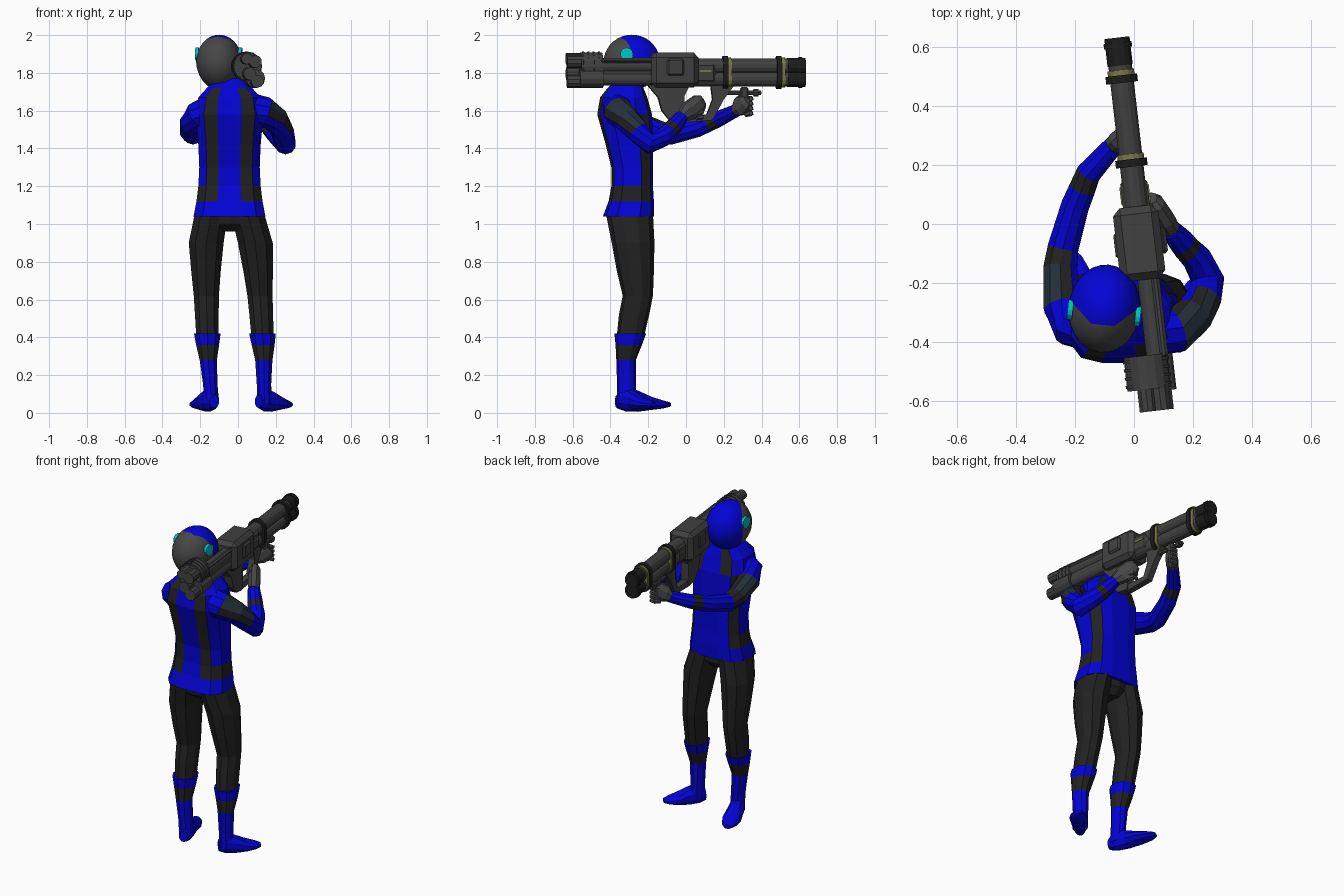
import bpy, bmesh, math
from mathutils import Vector, Matrix

if "Cube" in bpy.data.objects:
    bpy.data.objects.remove(bpy.data.objects["Cube"])

COLORS = {
    "suit blue": (0.001, 0.001, 0.67), "suit black": (0.015, 0.015, 0.015),
    "helmet grey": (0.062, 0.062, 0.062), "gun grey": (0.052, 0.052, 0.052),
    "muzzle black": (0.012, 0.012, 0.012), "pad slate": (0.018, 0.029, 0.042),
    "ear cyan": (0.0, 0.55, 0.55), "band olive": (0.2, 0.19, 0.07),
}
MATS = {}
for label, rgb in COLORS.items():
    m = bpy.data.materials.new(label)
    m.use_nodes = True
    m.diffuse_color = (*rgb, 1)
    m.node_tree.nodes["Principled BSDF"].inputs["Base Color"].default_value = (*rgb, 1)
    MATS[label] = m
BLUE, BLACK, HELMET, GUN, MUZZLE, SLATE, CYAN, OLIVE = COLORS


def finish(name, bm, colors, place=None):
    """Turn a bmesh into a named object with its materials."""
    bmesh.ops.recalc_face_normals(bm, faces=bm.faces)
    mesh = bpy.data.meshes.new(name)
    bm.to_mesh(mesh)
    bm.free()
    for c in colors:
        mesh.materials.append(MATS[c])
    ob = bpy.data.objects.new(name, mesh)
    bpy.context.collection.objects.link(ob)
    if place:
        ob.matrix_world = place
    return ob


def circle(n):
    return [(math.cos(math.tau * (i + .5) / n), math.sin(math.tau * (i + .5) / n)) for i in range(n)]


def loft(name, rings, colors, paint=None, section=circle(10), axis=None, ref=(0, 1, 0)):
    """Skin rings of (centre, half width, half depth); paint picks a colour per face."""
    bm = bmesh.new()
    pts = [Vector(r[0]) for r in rings]
    rows = []
    for i, (c, a, b) in enumerate(rings):
        t = Vector(axis) if axis else pts[min(i + 1, len(pts) - 1)] - pts[max(i - 1, 0)]
        t.normalize()
        u = Vector(ref).cross(t).normalized()
        v = t.cross(u)
        rows.append([bm.verts.new(pts[i] + u * x * a + v * y * b) for x, y in section])
    n = len(section)
    painted = []
    for i in range(len(rows) - 1):
        for j in range(n):
            k = (j + 1) % n
            painted.append((bm.faces.new((rows[i][j], rows[i][k], rows[i + 1][k], rows[i + 1][j])), i, j))
    bm.faces.new(rows[0])
    bm.faces.new(rows[-1])
    bmesh.ops.recalc_face_normals(bm, faces=bm.faces)
    if paint:
        for f, i, j in painted:
            f.material_index = colors.index(paint(i, j, f.normal))
    return finish(name, bm, colors)


# Torso: twelve-sided, back stripes and outer front stripes joined by a side band
quarter = [(.36, 1), (.75, .88), (1, .45)]
section = (quarter + [(x, -y) for x, y in quarter[::-1]]
           + [(-x, -y) for x, y in quarter] + [(-x, y) for x, y in quarter[::-1]])
torso = [(1.04, -.305, .19, .135), (1.12, -.29, .175, .12), (1.2, -.285, .165, .11),
         (1.3, -.285, .16, .11), (1.42, -.3, .165, .125), (1.58, -.325, .18, .145),
         (1.67, -.33, .165, .125), (1.72, -.32, .12, .095), (1.77, -.3, .07, .065)]


def torso_paint(row, col, normal):
    back = col in (4, 6) and 1 <= row <= 6
    front = col in (1, 9) and 1 <= row <= 4 or col in (0, 10) and row in (5, 6)
    band = row == 1 and col in (2, 3, 7, 8)
    return BLACK if back or front or band else BLUE


loft("torso", [((-.045, y, z), a, b) for z, y, a, b in torso], [BLUE, BLACK],
     torso_paint, section, (0, 0, 1))
loft("pelvis", [((-.045, -.29, .96), .05, .07), ((-.045, -.295, 1.0), .15, .11),
                ((-.045, -.3, 1.08), .17, .12)], [BLACK], axis=(0, 0, 1))

# Legs, boots and feet
leg = [(1.06, .095, -.3, .092, .125), (.9, .13, -.28, .097, .113), (.75, .138, -.268, .082, .098),
       (.62, .142, -.255, .07, .08), (.52, .144, -.275, .066, .08), (.4, .146, -.295, .062, .072)]
boot = [(.42, .146, -.295, .074, .084), (.36, .147, -.303, .064, .07), (.28, .147, -.317, .048, .052),
        (.15, .142, -.315, .04, .05), (.05, .14, -.315, .042, .05)]
foot = [(-.05, .028, .035, .06), (0, .044, .066, .074), (.07, .048, .056, .062),
        (.15, .056, .034, .05), (.21, .045, .022, .045), (.25, .022, .012, .044)]
for side, s, out, length in (("left", 1, .75, .82), ("right", -1, .36, 1)):
    def rings(table):
        return [((-.045 + .045 * (1.05 - z) + s * dx, y, z), a, b) for z, dx, y, a, b in table]
    loft(side + "_leg", rings(leg), [BLACK], axis=(0, 0, 1))
    loft(side + "_boot", rings(boot), [BLUE, BLACK],
         lambda i, j, n: BLACK if i == 1 else BLUE, axis=(0, 0, 1))
    d = Vector((s * math.sin(out), math.cos(out), 0))
    heel = Vector((-.003 + s * .14, -.32, 0))
    loft(side + "_foot", [(heel + d * t * length + Vector((0, 0, z)), a, b) for t, a, b, z in foot],
         [BLUE], axis=d, ref=(0, 0, 1))

# Arms: slate pad with a black rim on the outer upper arm, black forearm band
arms = {
    "left": [(.06, -.36, 1.61, .085), (.14, -.36, 1.595, .08), (.2, -.31, 1.55, .07),
             (.235, -.255, 1.49, .062), (.25, -.19, 1.425, .058), (.215, -.12, 1.46, .052),
             (.185, -.09, 1.49, .048), (.165, -.065, 1.515, .046), (.125, -.02, 1.57, .036)],
    "right": [(-.13, -.36, 1.61, .08), (-.21, -.34, 1.575, .078), (-.24, -.28, 1.535, .069),
              (-.25, -.15, 1.49, .06), (-.24, -.08, 1.475, .055), (-.2, .06, 1.51, .05),
              (-.175, .12, 1.535, .047), (-.155, .17, 1.555, .044), (-.07, .265, 1.6, .035)],
}
for side, path in arms.items():
    outward = Vector((1 if side == "left" else -1, 0, 1)).normalized()
    pad_rows = (1, 2) if side == "left" else (2,)

    def arm_paint(row, col, normal):
        facing = normal.dot(outward)
        if row in pad_rows and facing > .2:
            return SLATE if facing > .6 else BLACK
        return BLACK if row == 6 or row == 3 and side == "right" and facing > .2 else BLUE
    loft(side + "_arm", [((x, y, z), r, r) for x, y, z, r in path],
         [BLUE, BLACK, SLATE], arm_paint, ref=(0, 0, 1))

# Gloved hands: palm plus four curled fingers and a thumb
for side, start, end in (("left", (.125, -.02, 1.57), (.07, .07, 1.64)),
                         ("right", (-.07, .265, 1.6), (-.015, .315, 1.65))):
    a, b = Vector(start), Vector(end)
    s = 1 if side == "left" else -1
    loft(side + "_palm", [(a, .034, .034), (a.lerp(b, .4), .038, .055), (b, .034, .052),
                          (b.lerp(a, -.2), .02, .035)],
         [HELMET], section=circle(8), ref=(0, 0, 1))
    for k in range(4):
        base = a.lerp(b, .6) + Vector((0, .02, .03 - k * .026))
        loft(f"{side}_finger_{k + 1}", [(base, .016, .016), (base + Vector((-s * .015, .03, .004)), .015, .015),
                                        (base + Vector((-s * .045, .028, .004)), .012, .012)],
             [HELMET], section=circle(6), ref=(0, 0, 1))
    base = a.lerp(b, .5)
    loft(side + "_thumb", [(base, .017, .017), (base + Vector((-s * .03, 0, .05)), .012, .012)],
         [HELMET], section=circle(6))

# Helmet: grey shell, blue front bounded by one straight and two slanted cuts
HEAD = Matrix.Translation((-.1, -.287, 1.856)) @ Matrix.Rotation(-.1, 4, 'Z')
bm = bmesh.new()
bmesh.ops.create_uvsphere(bm, u_segments=28, v_segments=18, radius=1)
bmesh.ops.scale(bm, vec=(.122, .15, .146), verts=bm.verts)
for v in bm.verts:
    if v.co.z < 0:
        v.co.x *= 1 + v.co.z * .4
SLOPE, START, FLAT = .9, -.09, -.055
for s, y in ((1, START), (-1, START), (0, FLAT)):
    bmesh.ops.bisect_plane(bm, geom=bm.verts[:] + bm.edges[:] + bm.faces[:], dist=1e-5,
                           plane_co=(0, y, 0), plane_no=(-s * SLOPE, 1, 0))
for f in bm.faces:
    c = f.calc_center_median()
    f.material_index = int(c.y > max(FLAT, START + SLOPE * abs(c.x)))
    f.smooth = True
finish("helmet", bm, [HELMET, BLUE], HEAD)

# Gun frame: local y runs down the barrel
AIM = Matrix.Translation((.015, 0, 0)) @ Matrix.Rotation(.115, 4, 'Z')


def tube(name, x, z, y0, y1, r, color=GUN, n=14, place=AIM, turn=Matrix.Rotation(math.pi / 2, 4, 'X')):
    bm = bmesh.new()
    bmesh.ops.create_cone(bm, cap_ends=True, segments=n, radius1=r, radius2=r, depth=y1 - y0)
    return finish(name, bm, [color], place @ Matrix.Translation((x, (y0 + y1) / 2, z)) @ turn)


def box(name, center, size, color=GUN, bevel=.01):
    bm = bmesh.new()
    bmesh.ops.create_cube(bm, size=1)
    bmesh.ops.scale(bm, vec=size, verts=bm.verts)
    if bevel:
        bmesh.ops.bevel(bm, geom=bm.edges[:], offset=bevel, segments=1, affect='EDGES')
    return finish(name, bm, [color], AIM @ Matrix.Translation(center))


def prism(name, outline, width, color=GUN, turn=Matrix.Identity(4)):
    """Extrude a (y, z) outline sideways, centred on the gun."""
    bm = bmesh.new()
    face = bm.faces.new([bm.verts.new((-width / 2, y, z)) for y, z in outline])
    grown = bmesh.ops.extrude_face_region(bm, geom=[face])["geom"]
    bmesh.ops.translate(bm, vec=(width, 0, 0), verts=[g for g in grown if isinstance(g, bmesh.types.BMVert)])
    return finish(name, bm, [color], AIM @ turn)


def collar(name, y, depth, grow, color):
    """Rounded ring hugging both stacked barrels."""
    outline = [(x * (.041 + grow), z * (.041 + grow) + math.copysign(.034, z)) for x, z in circle(16)]
    prism(name, outline, depth, color,
          Matrix.Translation((0, y, 1.802)) @ Matrix.Rotation(-math.pi / 2, 4, 'Z'))


# Ear discs
for side, s in (("left", 1), ("right", -1)):
    tube(side + "_ear", s * .115, .044, -.03, 0, .034, CYAN, 12, HEAD,
         Matrix.Rotation(math.pi / 2, 4, 'Y') @ Matrix.Scale(.6, 4, (0, 0, 1)))

# Barrels with muzzles, collars and olive bands
for label, z in (("upper", 1.836), ("lower", 1.768)):
    tube(label + "_barrel", 0, z, .03, .6, .041)
    tube(label + "_muzzle", 0, z, .54, .635, .044, MUZZLE)
    tube(label + "_muzzle_lip", 0, z, .6, .618, .049, MUZZLE)
    tube(label + "_rear_tube", .01, z, -.46, -.18, .036)
for label, y in (("front", .516), ("middle", .23)):
    collar(label + "_band", y, .018, .005, OLIVE)
    collar(label + "_collar", y - .022, .026, .014, MUZZLE)

# Receiver and its side panels
box("receiver", (-.005, -.065, 1.815), (.155, .25, .185), bevel=.025)
box("receiver_nose", (0, .1, 1.8), (.092, .13, .13), bevel=.025)
for s in (1, -1):
    box("receiver_panel", (s * .078, -.065, 1.83), (.022, .09, .09))
    box("barrel_label", (s * .046, .1, 1.81), (.008, .06, .01), OLIVE, 0)
box("rear_spine", (.01, -.32, 1.8), (.05, .28, .13))
box("rear_rail", (.035, -.32, 1.865), (.03, .28, .025))

# Rear exhaust block with ribs and nozzles
tube("exhaust_drum", -.028, 1.835, -.56, -.445, .074, n=16)
for k in range(4):
    tube("exhaust_rib", -.028, 1.835, -.55 + k * .028, -.54 + k * .028, .078, n=16)
tube("exhaust_side", .014, 1.77, -.57, -.445, .05, n=12)
for x, z, r in ((-.04, 1.875, .03), (.005, 1.86, .034), (-.025, 1.795, .034), (.015, 1.755, .034)):
    tube("exhaust_nozzle", x, z, -.635, -.55, r, n=10)

# Stock, trigger guard and fore grip
prism("stock", [(-.21, 1.74), (.02, 1.74), (-.01, 1.68), (-.015, 1.54), (-.09, 1.55),
                (-.13, 1.6), (-.15, 1.67)], .05)
prism("trigger_guard", [(-.03, 1.535), (.14, 1.55), (.2, 1.66), (.26, 1.74), (.13, 1.74),
                        (.14, 1.66), (.11, 1.58), (-.03, 1.575)], .04)
tube("fore_rod", 0, 1.695, .2, .4, .012, n=8)
tube("fore_rod_tip", 0, 1.695, .36, .385, .02, n=8)
box("fore_grip", (0, .31, 1.66), (.035, .045, .13))
